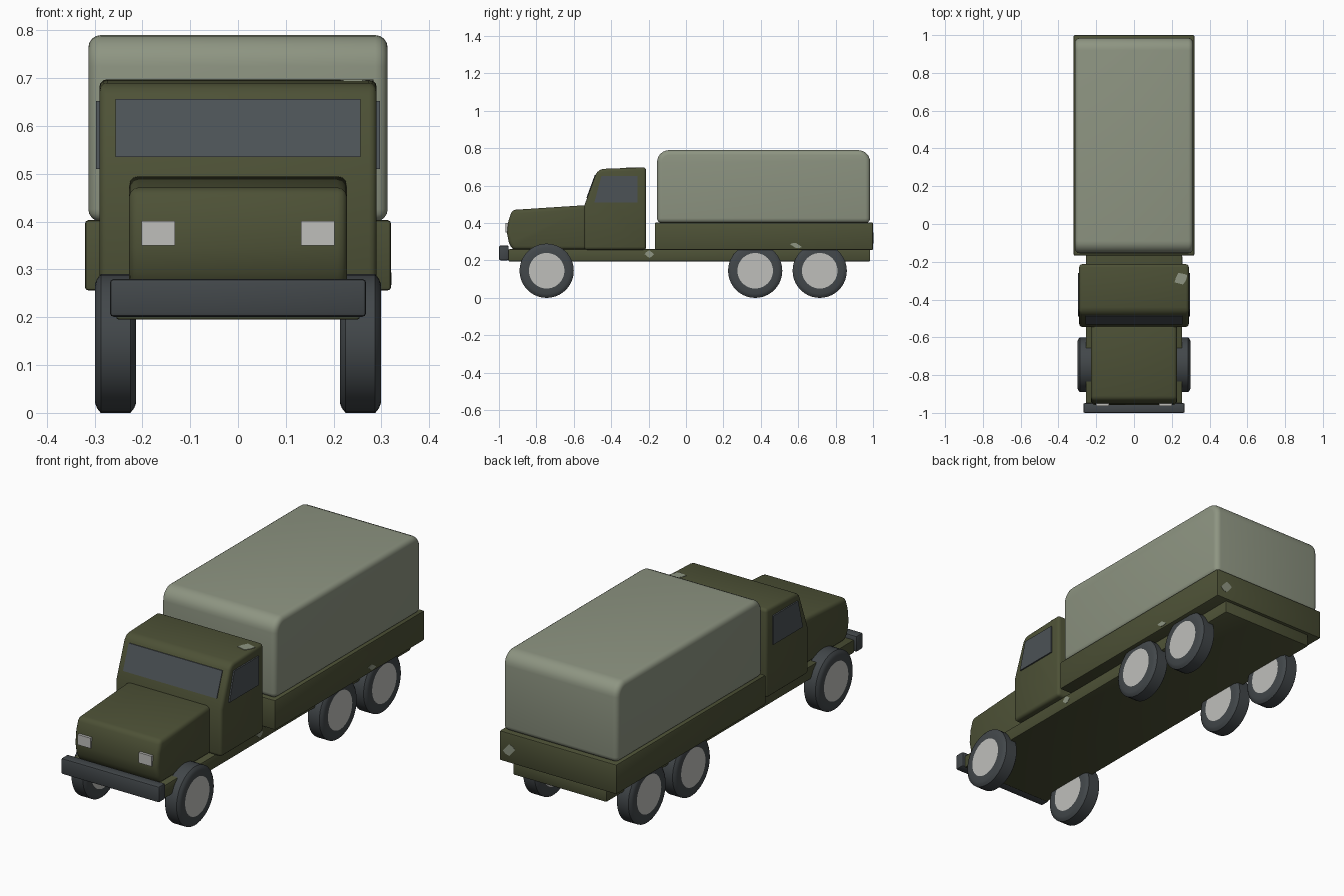
import bpy, bmesh, math

if "Cube" in bpy.data.objects:
    bpy.data.objects.remove(bpy.data.objects["Cube"])


def material(name, rgb):
    m = bpy.data.materials.new(name)
    lin = [((c / 255 + 0.055) / 1.055) ** 2.4 for c in rgb]
    m.diffuse_color = (*lin, 1)
    m.use_nodes = True
    m.node_tree.nodes["Principled BSDF"].inputs["Base Color"].default_value = m.diffuse_color
    return m


OLIVE = material("olive paint", (77, 81, 54))
CANVAS = material("pale canvas", (142, 149, 130))
RUBBER = material("dark rubber", (66, 71, 74))
GLASS = material("grey glass", (76, 82, 86))
METAL = material("light metal", (191, 191, 187))


def finish(bm, name, mats, bevel=0, segments=3, smooth=True):
    bmesh.ops.recalc_face_normals(bm, faces=bm.faces)
    me = bpy.data.meshes.new(name)
    bm.to_mesh(me)
    bm.free()
    for m in mats:
        me.materials.append(m)
    ob = bpy.data.objects.new(name, me)
    bpy.context.collection.objects.link(ob)
    bpy.ops.object.select_all(action='DESELECT')
    ob.select_set(True)
    bpy.context.view_layer.objects.active = ob
    if bevel:
        mod = ob.modifiers.new("rounded edges", 'BEVEL')
        mod.width, mod.segments = bevel, segments
        mod.limit_method, mod.angle_limit = 'ANGLE', math.radians(35)
        bpy.ops.object.modifier_apply(modifier=mod.name)
    if smooth:
        bpy.ops.object.shade_smooth_by_angle(angle=math.radians(40))
    return ob


def side_profile(name, pts, x0, x1, mat, bevel=0, segments=3):
    """Extrude a (y, z) outline from x0 to x1."""
    bm = bmesh.new()
    a = [bm.verts.new((x0, y, z)) for y, z in pts]
    b = [bm.verts.new((x1, y, z)) for y, z in pts]
    n = len(pts)
    bm.faces.new(a)
    bm.faces.new(b)
    for i in range(n):
        j = (i + 1) % n
        bm.faces.new((a[i], a[j], b[j], b[i]))
    return finish(bm, name, [mat], bevel, segments)


def box(name, x, y, z, mat, bevel=0, segments=2):
    pts = [(y[0], z[0]), (y[1], z[0]), (y[1], z[1]), (y[0], z[1])]
    return side_profile(name, pts, x[0], x[1], mat, bevel, segments)


def wheel(name, cx, cy, r=0.145, w=0.043, n=40):
    """Lathe a tyre around the x axis, with flat hub discs on both sides."""
    prof = [(-w, 0.095), (-w, 0.124), (-w + 0.004, 0.135), (-w + 0.012, r),
            (w - 0.012, r), (w - 0.004, 0.135), (w, 0.124), (w, 0.095)]
    bm = bmesh.new()
    rings = []
    for px, pr in prof:
        rings.append([bm.verts.new((cx + px, cy + pr * math.cos(t * math.tau / n),
                                    r + pr * math.sin(t * math.tau / n))) for t in range(n)])
    for p, q in zip(rings, rings[1:]):
        for i in range(n):
            j = (i + 1) % n
            bm.faces.new((p[i], p[j], q[j], q[i]))
    for ring in (rings[0], rings[-1]):
        bm.faces.new(ring).material_index = 1
    finish(bm, name, [RUBBER, METAL])


# Chassis and bumper
box("chassis", (-0.255, 0.255), (-0.95, 0.985), (0.195, 0.26), OLIVE, 0.006)
box("front_bumper", (-0.268, 0.268), (-1.0, -0.948), (0.201, 0.28), RUBBER, 0.008)

# Bonnet with a bulging nose
side_profile("bonnet", [(-0.53, 0.257), (-0.927, 0.257), (-0.947, 0.295), (-0.957, 0.345),
                        (-0.95, 0.41), (-0.93, 0.47), (-0.53, 0.496)],
             -0.228, 0.228, OLIVE, 0.02)

# Cab with sloping windscreen
side_profile("cab", [(-0.545, 0.257), (-0.213, 0.257), (-0.213, 0.698), (-0.44, 0.69),
                     (-0.465, 0.684), (-0.481, 0.664), (-0.545, 0.49)],
             -0.29, 0.29, OLIVE, 0.016)


def slope_y(z):
    return -0.545 + (z - 0.49) * 0.064 / 0.174


# Windscreen plate
zs = (0.535, 0.656)
side_profile("windscreen", [(slope_y(zs[0]) - 0.004, zs[0]), (slope_y(zs[0]) + 0.003, zs[0]),
                            (slope_y(zs[1]) + 0.003, zs[1]), (slope_y(zs[1]) - 0.004, zs[1])],
             -0.256, 0.256, GLASS)

# Cargo bed and its canvas cover
box("cargo_bed", (-0.32, 0.32), (-0.167, 1.0), (0.256, 0.403), OLIVE, 0.007)
outline = [(-0.155, 0.4), (0.985, 0.4)]
for cy, start in ((0.92, 0), (-0.09, 90)):
    for k in range(7):
        a = math.radians(start + k * 15)
        outline.append((cy + 0.065 * math.cos(a), 0.725 + 0.065 * math.sin(a)))
cover = side_profile("canvas_cover", outline, -0.313, 0.313, CANVAS, 0.026, 4)

# Mirrored parts: side windows, headlights and wheels
for s, side in ((-1, "left"), (1, "right")):
    side_profile(side + "_window", [(-0.49, 0.51), (-0.26, 0.51), (-0.26, 0.652), (-0.452, 0.652)],
                 s * 0.288, s * 0.297, GLASS)
    x = sorted((s * 0.132, s * 0.202))
    box(side + "_headlight", x, (-0.964, -0.945), (0.35, 0.401), METAL)
    for pos, cy in (("front", -0.745), ("middle", 0.37), ("rear", 0.715)):
        wheel(f"{side}_{pos}_wheel", s * 0.256, cy)


def chip(name, centre, u, v, normal):
    """Thin irregular patch of worn paint, spanned by half-axes u and v."""
    radii = (1, 0.75, 1.05, 0.8, 0.95, 0.7, 1, 0.85)
    bm = bmesh.new()
    loops = []
    for off in (-0.003, 0.0015):
        loops.append([bm.verts.new([centre[k] + normal[k] * off
                                    + r * (u[k] * math.cos(i * math.pi / 4) + v[k] * math.sin(i * math.pi / 4))
                                    for k in range(3)]) for i, r in enumerate(radii)])
    a, b = loops
    bm.faces.new(a)
    bm.faces.new(b)
    for i in range(8):
        j = (i + 1) % 8
        bm.faces.new((a[i], a[j], b[j], b[i]))
    finish(bm, name, [CANVAS], smooth=False)


# Worn paint patches
chip("roof_chip", (0.248, -0.29, 0.6955), (0.035, 0.02, 0), (-0.012, 0.03, 0), (0, 0, 1))
chip("bed_side_chip", (0.32, 0.587, 0.28), (0, 0.033, -0.008), (0, 0, 0.013), (1, 0, 0))
chip("tailgate_chip", (0.265, 1.0, 0.32), (0.034, 0, -0.01), (0, 0, 0.028), (0, 1, 0))
chip("chassis_chip", (0.255, -0.197, 0.234), (0, 0.026, 0), (0, 0, 0.02), (1, 0, 0))
